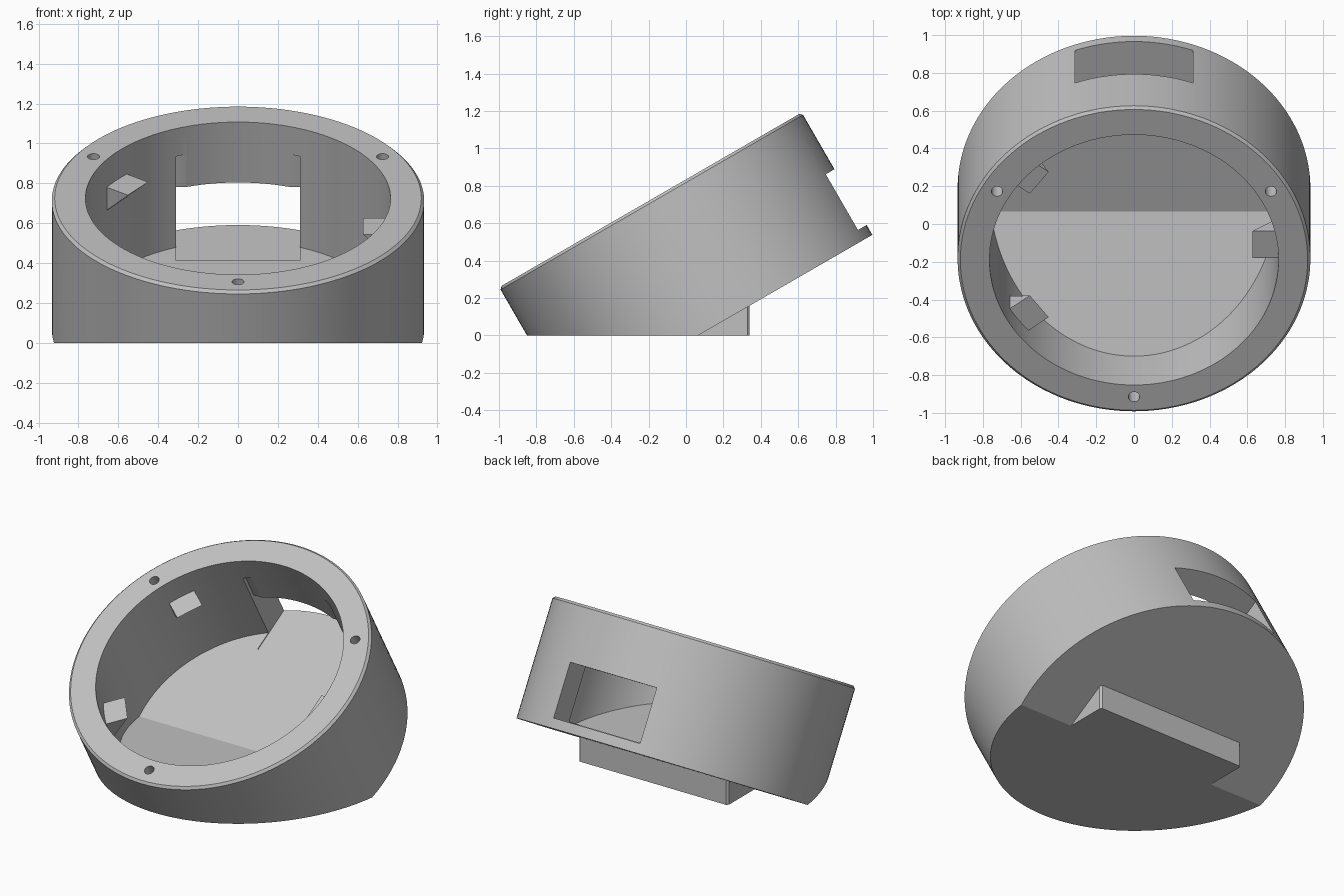
import bpy, bmesh
from math import radians, cos, sin
from mathutils import Matrix, Vector

cube = bpy.data.objects.get("Cube")
if cube:
    bpy.data.objects.remove(cube)

OUTER, INNER, HEIGHT = 0.934, 0.765, 0.755
FLOOR = 0.067          # thickness of the tilted floor
LOW_FLOOR = 0.078      # height of the level floor
# Tilted frame: local z is the ring axis, local origin the centre of its base
TILT = Matrix.Translation((0, 0.1875, 0.071)) @ Matrix.Rotation(radians(30), 4, "X")
AXIS = TILT.to_3x3() @ Vector((0, 0, 1))

grey = bpy.data.materials.new("plain grey")
grey.use_nodes = True
GREY = (0.53, 0.53, 0.53, 1)
grey.diffuse_color = GREY
grey.node_tree.nodes["Principled BSDF"].inputs["Base Color"].default_value = GREY


def finish(bm, name):
    bmesh.ops.recalc_face_normals(bm, faces=bm.faces)
    mesh = bpy.data.meshes.new(name)
    bm.to_mesh(mesh)
    bm.free()
    mesh.materials.append(grey)
    obj = bpy.data.objects.new(name, mesh)
    bpy.context.collection.objects.link(obj)
    return obj


def cylinder(radius, z0, z1, x=0, y=0, segments=128, chamfer=0):
    bm = bmesh.new()
    bmesh.ops.create_cone(bm, cap_ends=True, segments=segments, radius1=radius,
                          radius2=radius, depth=z1 - z0,
                          matrix=Matrix.Translation((x, y, (z0 + z1) / 2)))
    if chamfer:
        rim = [e for e in bm.edges if all(v.co.z > z1 - 0.001 for v in e.verts)]
        bmesh.ops.bevel(bm, geom=rim, offset=chamfer, segments=1, affect="EDGES")
    bm.transform(TILT)
    return bm


def box(low, high):
    bm = bmesh.new()
    low, high = Vector(low), Vector(high)
    bmesh.ops.create_cube(bm, size=1, matrix=Matrix.Translation((low + high) / 2)
                          @ Matrix.Diagonal((high - low).to_4d()))
    bm.transform(TILT)
    return bm


def prism(points, offset):
    bm = bmesh.new()
    face = bm.faces.new([bm.verts.new(p) for p in points])
    extruded = bmesh.ops.extrude_face_region(bm, geom=[face])["geom"]
    bmesh.ops.translate(bm, vec=offset,
                        verts=[v for v in extruded if isinstance(v, bmesh.types.BMVert)])
    return bm


def slice_off(bm, point, normal):
    # Remove the side the normal points to and cap the opening
    geom = bm.verts[:] + bm.edges[:] + bm.faces[:]
    cut = bmesh.ops.bisect_plane(bm, geom=geom, plane_co=point, plane_no=normal,
                                 clear_outer=True)["geom_cut"]
    bmesh.ops.contextual_create(bm, geom=[e for e in cut if isinstance(e, bmesh.types.BMEdge)])


def carve(target, bm, name):
    cutter = finish(bm, name)
    cutter.hide_render = True
    mod = target.modifiers.new(name, "BOOLEAN")
    mod.operation, mod.solver, mod.object = "DIFFERENCE", "EXACT", cutter
    bpy.context.view_layer.objects.active = target
    bpy.ops.object.modifier_apply(modifier=name)
    bpy.data.objects.remove(cutter)


# Tilted ring housing, trimmed level with the ground
shell = cylinder(OUTER, 0, HEIGHT, chamfer=0.0146)
slice_off(shell, (0, 0, 0), (0, 0, -1))
housing = finish(shell, "housing")

# Cavity with a tilted floor at the back and a level one in front
cavity = cylinder(INNER, FLOOR, HEIGHT + 0.2)
slice_off(cavity, (0, 0, LOW_FLOOR), (0, 0, -1))
carve(housing, cavity, "cavity_cutter")

# Rear window, and the flat pocket behind it
carve(housing, box((-0.312, 0.57, 0.061), (0.312, 0.72, 0.594)), "pocket_cutter")
carve(housing, box((-0.312, 0.6, 0.061), (0.312, 1.1, 0.405)), "window_cutter")

# Screw holes in the rim
for angle in (-90, 30, 150):
    a = radians(angle)
    hole = cylinder(0.03, HEIGHT - 0.25, HEIGHT + 0.1, 0.837 * cos(a), 0.837 * sin(a), 24)
    carve(housing, hole, "hole_cutter")

# Wedge ledges on the inner wall, sloped underneath
top = HEIGHT - 0.162
for name, angle in (("left_ledge", 0), ("right_rear_ledge", 143), ("right_front_ledge", 217)):
    reach = 0.8 - 0.628
    ledge = prism([(0.628, -0.083, top), (0.8, -0.083, top), (0.8, -0.083, top - reach)],
                  (0, 0.166, 0))
    ledge.transform(TILT @ Matrix.Rotation(radians(angle), 4, "Z"))
    finish(ledge, name)

# Rear foot with chamfered corners, topped by the sloping underside
plan = [(0.54, 0.0645), (0.54, 0.328), (0.528, 0.34)]
plan += [(-x, y) for x, y in reversed(plan)]
foot = prism([(x, y, 0) for x, y in plan], (0, 0, 0.4))
slice_off(foot, TILT.translation + AXIS * 0.02, AXIS)
finish(foot, "rear_foot")

# Smooth the round walls, keep the edges crisp
bpy.ops.object.select_all(action="DESELECT")
housing.select_set(True)
bpy.context.view_layer.objects.active = housing
bpy.ops.object.shade_smooth_by_angle(angle=radians(25))
